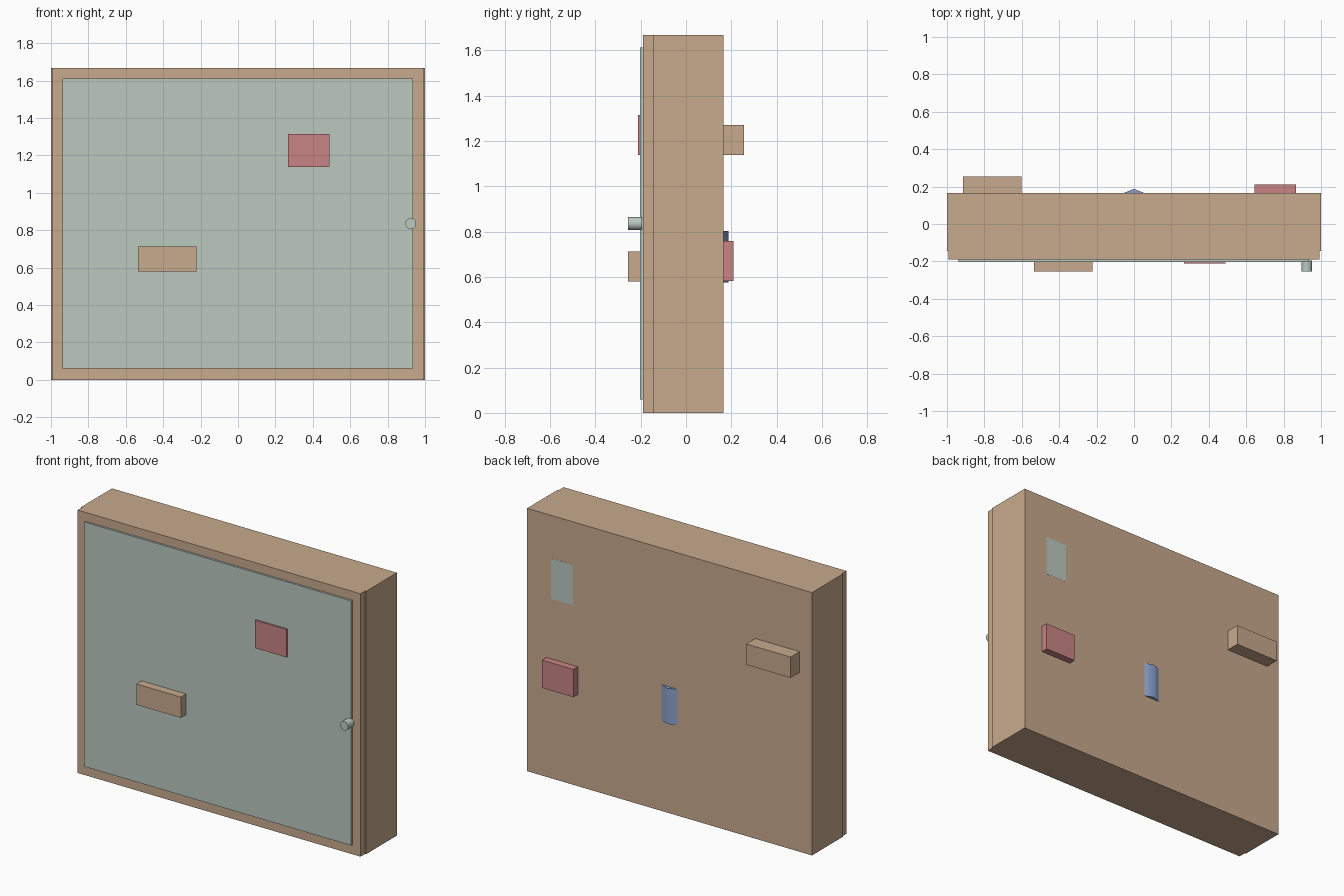
import bpy
import bmesh
import math

if "Cube" in bpy.data.objects:
    bpy.data.objects.remove(bpy.data.objects["Cube"])


def material(name, color):
    m = bpy.data.materials.new(name)
    m.diffuse_color = (*color, 1)
    m.use_nodes = True
    m.node_tree.nodes["Principled BSDF"].inputs["Base Color"].default_value = m.diffuse_color
    return m


TAN = material("tan wood", (0.58, 0.40, 0.27))
PALE = material("pale green grey", (0.50, 0.58, 0.53))
RED = material("dusty red", (0.58, 0.23, 0.23))
BLUE = material("soft blue", (0.26, 0.36, 0.61))


def finish(bm, name, mat):
    bmesh.ops.recalc_face_normals(bm, faces=bm.faces)
    mesh = bpy.data.meshes.new(name)
    bm.to_mesh(mesh)
    bm.free()
    mesh.materials.append(mat)
    ob = bpy.data.objects.new(name, mesh)
    bpy.context.collection.objects.link(ob)
    return ob


def box(name, mat, x, y, z):
    """Box from (min, max) pairs on each axis."""
    bm = bmesh.new()
    bmesh.ops.create_cube(bm, size=1)
    for v in bm.verts:
        v.co = [r[0] if c < 0 else r[1] for c, r in zip(v.co, (x, y, z))]
    return finish(bm, name, mat)


def smooth(ob, degrees):
    bpy.ops.object.select_all(action='DESELECT')
    ob.select_set(True)
    bpy.context.view_layer.objects.active = ob
    bpy.ops.object.shade_smooth_by_angle(angle=math.radians(degrees))


HEIGHT = 1.668
BACK = 0.165
DOOR = -0.202

# Cabinet body, slightly narrower front frame, door panel
box("cabinet_body", TAN, (-1, 1), (-0.144, BACK), (0, HEIGHT))
box("front_frame", TAN, (-0.993, 0.993), (-0.19, -0.144), (0, HEIGHT))
box("door_panel", PALE, (-0.938, 0.936), (DOOR, -0.18), (0.06, 1.612))

# Blocks on the door
box("front_wood_block", TAN, (-0.535, -0.223), (-0.255, DOOR), (0.58, 0.712))
box("front_red_plate", RED, (0.267, 0.488), (-0.212, DOOR), (1.138, 1.315))

# Blocks on the back
box("back_wood_block", TAN, (-0.913, -0.601), (BACK, 0.255), (1.138, 1.27))
box("back_red_block", RED, (0.644, 0.865), (BACK, 0.21), (0.582, 0.758))
box("back_pale_plate", PALE, (0.677, 0.83), (BACK - 0.005, BACK + 0.0008), (1.138, 1.395))

# Blue ridge: triangular prism on the back
bm = bmesh.new()
face = bm.faces.new([bm.verts.new((x, y, 0.575)) for x, y in
                     ((-0.056, BACK), (0.056, BACK), (0, 0.188))])
top = bmesh.ops.extrude_face_region(bm, geom=[face])["geom"]
bmesh.ops.translate(bm, vec=(0, 0, 0.227),
                    verts=[g for g in top if isinstance(g, bmesh.types.BMVert)])
smooth(finish(bm, "back_blue_ridge", BLUE), 60)

# Round door knob
bpy.ops.mesh.primitive_cylinder_add(vertices=24, radius=0.029, depth=0.06,
                                    location=(0.924, -0.225, 0.836),
                                    rotation=(math.pi / 2, 0, 0))
knob = bpy.context.object
knob.name = "door_knob"
knob.data.materials.append(PALE)
smooth(knob, 30)
